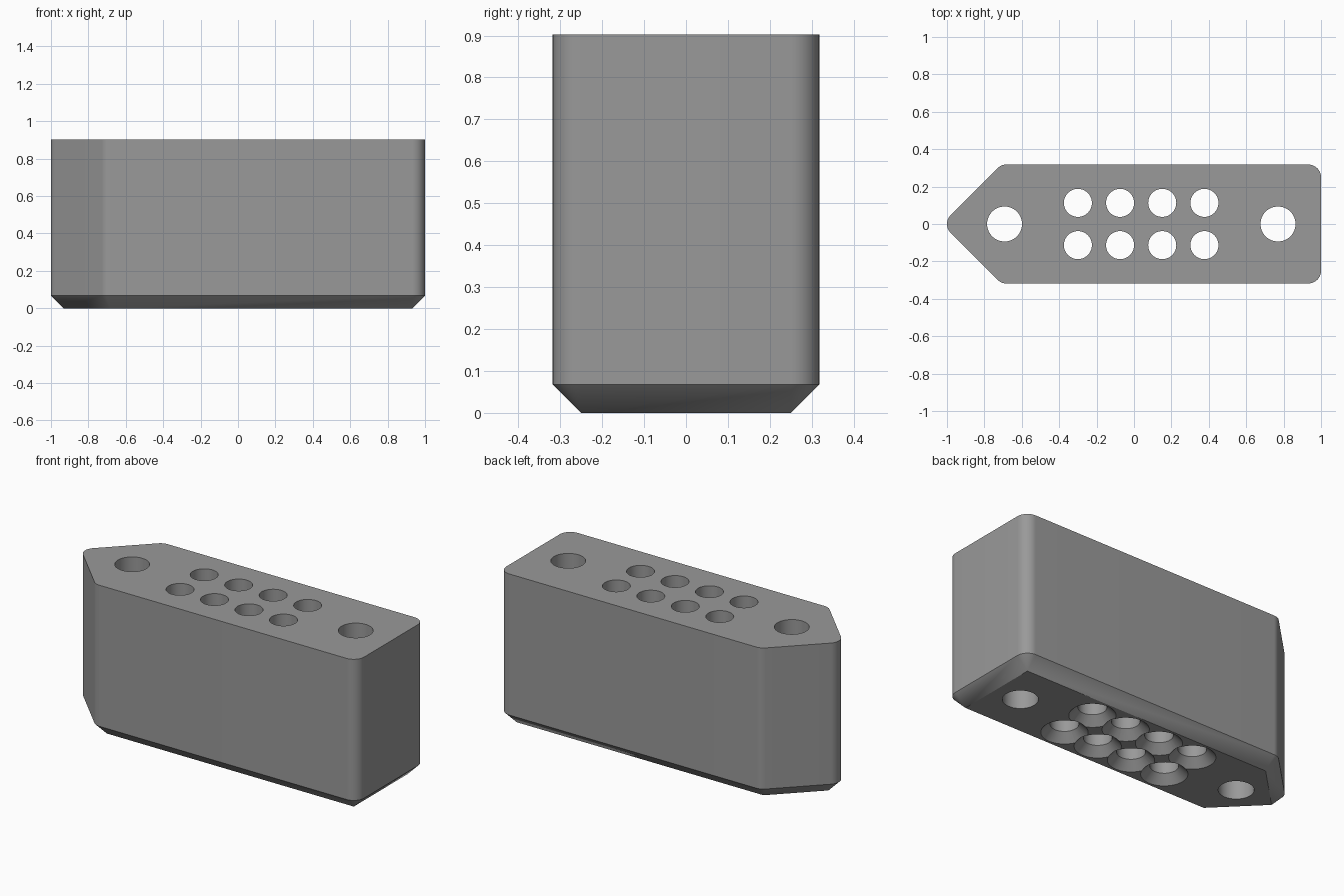
import bpy, bmesh, math
from mathutils import Vector

if "Cube" in bpy.data.objects:
    bpy.data.objects.remove(bpy.data.objects["Cube"])

HEIGHT, ROUND = 0.902, 0.068

grey = bpy.data.materials.new("mid grey")
grey.diffuse_color = (0.32, 0.32, 0.32, 1)
grey.use_nodes = True
grey.node_tree.nodes["Principled BSDF"].inputs["Base Color"].default_value = grey.diffuse_color


def make_object(name, bm):
    bmesh.ops.recalc_face_normals(bm, faces=bm.faces)
    mesh = bpy.data.meshes.new(name)
    bm.to_mesh(mesh)
    bm.free()
    mesh.materials.append(grey)
    obj = bpy.data.objects.new(name, mesh)
    bpy.context.collection.objects.link(obj)
    return obj


# Housing: pointed outline with rounded corners, tapering to a sharp-cornered base
core = [(-0.932, 0), (-0.682, -0.25), (0.932, -0.25), (0.932, 0.25), (-0.682, 0.25)]
arcs = [(135, 225), (225, 270), (270, 360), (0, 90), (90, 135)]
STEPS = 12
bm = bmesh.new()
base, lower, upper = [], [], []
for (cx, cy), (a0, a1) in zip(core, arcs):
    base.append(bm.verts.new((cx, cy, 0)))
    for i in range(STEPS + 1):
        a = math.radians(a0 + (a1 - a0) * i / STEPS)
        x, y = cx + ROUND * math.cos(a), cy + ROUND * math.sin(a)
        lower.append(bm.verts.new((x, y, ROUND)))
        upper.append(bm.verts.new((x, y, HEIGHT)))
bm.faces.new(base[::-1])
bm.faces.new(upper)
n = len(lower)
for i in range(n):
    j = (i + 1) % n
    bm.faces.new((lower[i], lower[j], upper[j], upper[i]))
    b0, b1 = base[i // (STEPS + 1)], base[j // (STEPS + 1)]
    if b0 is b1:
        bm.faces.new((b0, lower[j], lower[i]))
    else:
        bm.faces.new((b0, b1, lower[j], lower[i]))
housing = make_object("connector_housing", bm)


def hole_cutter(x, y, profile, segments=48):
    """Closed solid of revolution from (radius, height) pairs."""
    bm = bmesh.new()
    rings = [[bm.verts.new((x + r * math.cos(2 * math.pi * k / segments),
                            y + r * math.sin(2 * math.pi * k / segments), z))
              for k in range(segments)] for r, z in profile]
    for a, b in zip(rings, rings[1:]):
        for k in range(segments):
            m = (k + 1) % segments
            bm.faces.new((a[k], a[m], b[m], b[k]))
    bm.faces.new(rings[0][::-1])
    bm.faces.new(rings[-1])
    cutter = make_object("hole_cutter", bm)
    cutter.hide_render = True
    return cutter


# Two mounting holes and a 4 x 2 grid of pin holes countersunk from below
cutters = [hole_cutter(x, 0, [(0.0935, -0.1), (0.0935, 1)]) for x in (-0.692, 0.77)]
pin = [(0.143, -0.02), (0.075, 0.048), (0.075, 1)]
for col in range(4):
    for y in (-0.113, 0.113):
        cutters.append(hole_cutter(-0.3 + 0.2255 * col, y, pin))

bpy.context.view_layer.objects.active = housing
housing.select_set(True)
for cutter in cutters:
    mod = housing.modifiers.new("hole", 'BOOLEAN')
    mod.operation = 'DIFFERENCE'
    mod.solver = 'EXACT'
    mod.object = cutter
    bpy.ops.object.modifier_apply(modifier=mod.name)
    bpy.data.objects.remove(cutter)

bpy.ops.object.shade_smooth_by_angle(angle=math.radians(30))
